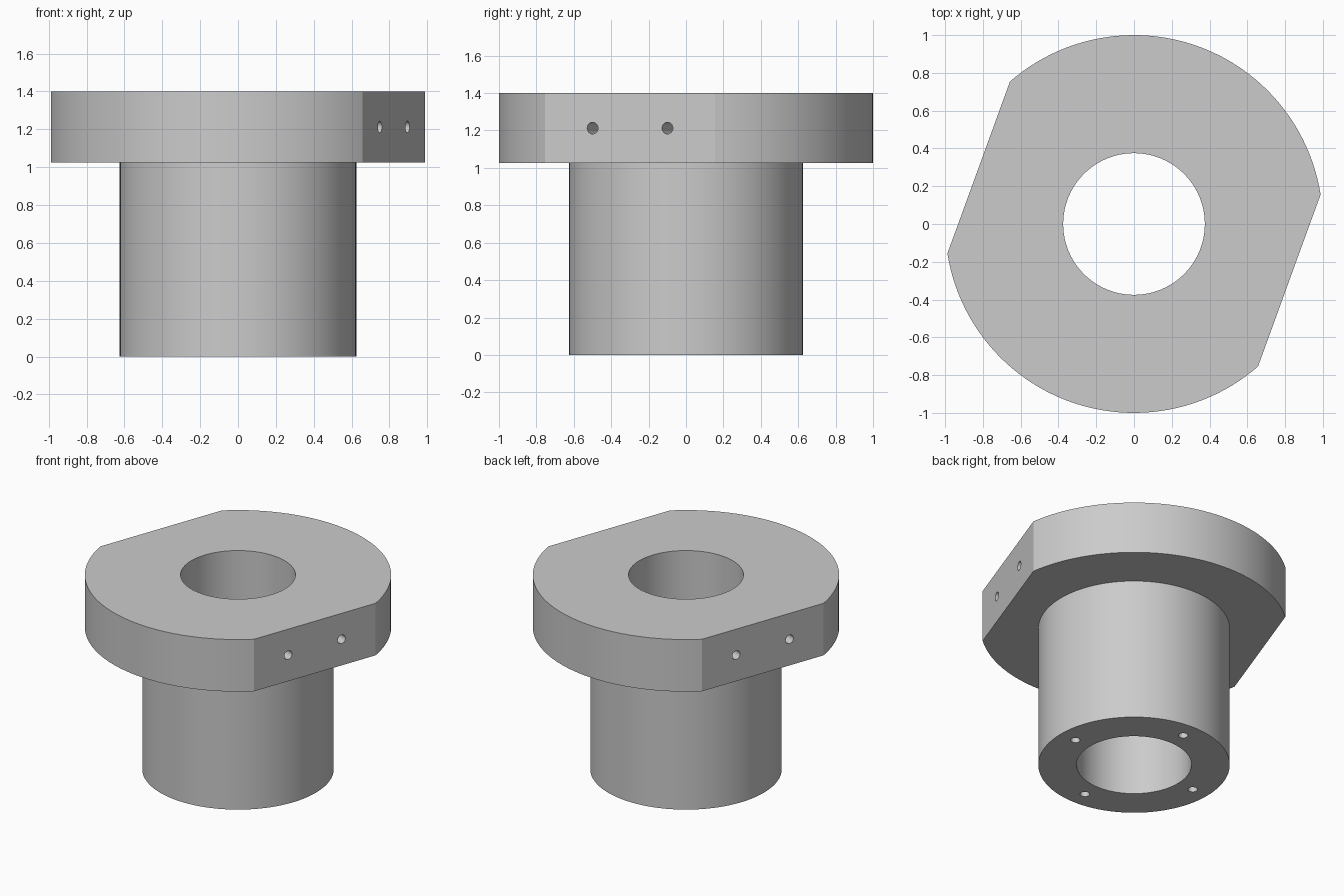
import bpy
import bmesh
from math import sin, cos, acos, pi, radians
from mathutils import Matrix, Vector

cube = bpy.data.objects.get("Cube")
if cube:
    bpy.data.objects.remove(cube, do_unlink=True)

# Main dimensions
HEIGHT, FLANGE_BASE = 1.4, 1.025
FLANGE_R, SLEEVE_R, BORE_R = 1.0, 0.625, 0.375
FLAT_DIST, FLAT_ANGLE = 0.875, radians(-20)
HOLE_R, HOLE_DEPTH = 0.031, 0.25

steel = bpy.data.materials.new("plain grey metal")
steel.use_nodes = True
grey = (0.6, 0.6, 0.6, 1)
steel.diffuse_color = grey
steel.node_tree.nodes["Principled BSDF"].inputs["Base Color"].default_value = grey


def add_cylinder(bm, radius, start, end, segments):
    """Closed cylinder between two points."""
    start, end = Vector(start), Vector(end)
    axis = end - start
    turn = axis.to_track_quat('Z', 'Y').to_matrix().to_4x4()
    bmesh.ops.create_cone(bm, cap_ends=True, segments=segments, radius1=radius,
                          radius2=radius, depth=axis.length,
                          matrix=Matrix.Translation((start + end) / 2) @ turn)


def make_object(name, bm):
    bmesh.ops.recalc_face_normals(bm, faces=bm.faces)
    mesh = bpy.data.meshes.new(name)
    bm.to_mesh(mesh)
    bm.free()
    mesh.materials.append(steel)
    obj = bpy.data.objects.new(name, mesh)
    bpy.context.collection.objects.link(obj)
    return obj


def combine(target, other, operation):
    """Apply a boolean and discard the helper object."""
    bpy.context.view_layer.objects.active = target
    mod = target.modifiers.new(operation.lower(), 'BOOLEAN')
    mod.operation = operation
    mod.solver = 'EXACT'
    mod.object = other
    bpy.ops.object.modifier_apply(modifier=mod.name)
    bpy.data.objects.remove(other, do_unlink=True)


# Flange: two arcs joined by two parallel flats, extruded upward
half = acos(FLAT_DIST / FLANGE_R)
arc_steps = 48
bm = bmesh.new()
outline = []
for side in range(2):
    first = FLAT_ANGLE + half + side * pi
    for i in range(arc_steps + 1):
        a = first + (pi - 2 * half) * i / arc_steps
        outline.append(bm.verts.new((FLANGE_R * cos(a), FLANGE_R * sin(a), FLANGE_BASE)))
base = bm.faces.new(outline)
top = bmesh.ops.extrude_face_region(bm, geom=[base], use_keep_orig=True)
bmesh.ops.translate(bm, vec=(0, 0, HEIGHT - FLANGE_BASE),
                    verts=[g for g in top["geom"] if isinstance(g, bmesh.types.BMVert)])
bushing = make_object("flanged_bushing", bm)

# Sleeve, run up into the flange
bm = bmesh.new()
add_cylinder(bm, SLEEVE_R, (0, 0, 0), (0, 0, FLANGE_BASE + 0.1), 96)
combine(bushing, make_object("sleeve", bm), 'UNION')

# Bore and blind holes
bm = bmesh.new()
add_cylinder(bm, BORE_R, (0, 0, -0.1), (0, 0, HEIGHT + 0.1), 96)
for k in range(4):
    a = k * pi / 2
    x, y = 0.5 * cos(a), 0.5 * sin(a)
    add_cylinder(bm, HOLE_R, (x, y, -0.05), (x, y, HOLE_DEPTH), 24)
mid_z = (HEIGHT + FLANGE_BASE) / 2
for side in range(2):
    a = FLAT_ANGLE + side * pi
    normal = Vector((cos(a), sin(a), 0))
    along = Vector((-sin(a), cos(a), 0))
    for offset in (-0.213, 0.213):
        p = along * offset + Vector((0, 0, mid_z))
        add_cylinder(bm, HOLE_R, p + normal * (FLAT_DIST - HOLE_DEPTH),
                     p + normal * (FLAT_DIST + 0.05), 24)
combine(bushing, make_object("hole_cutter", bm), 'DIFFERENCE')

# Smooth the curved walls, keep the rims sharp
bpy.ops.object.select_all(action='DESELECT')
bushing.select_set(True)
bpy.context.view_layer.objects.active = bushing
bpy.ops.object.shade_smooth_by_angle(angle=radians(25))
